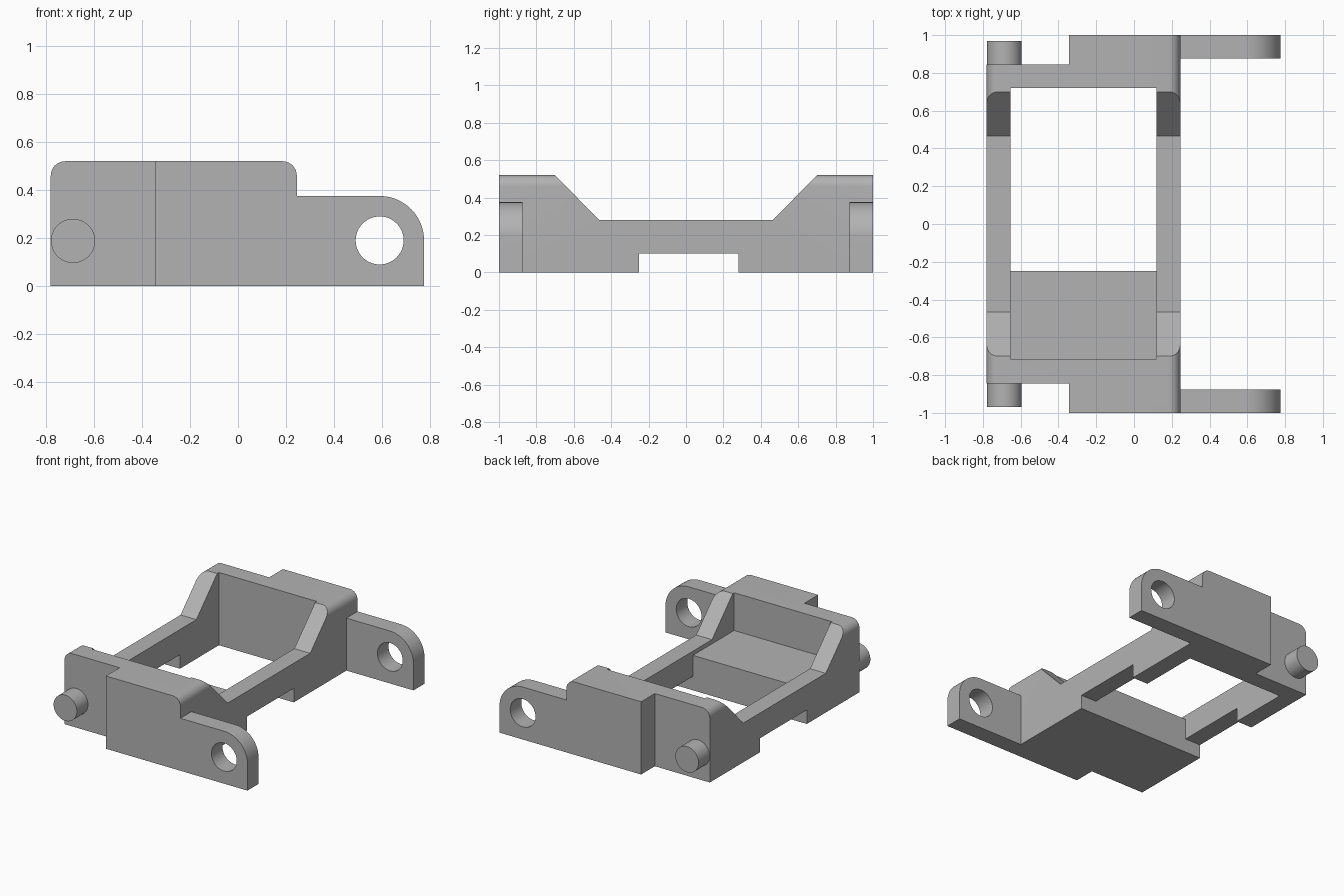
import bpy
import bmesh
from math import cos, sin, pi
from mathutils import Vector

cube = bpy.data.objects.get("Cube")
if cube:
    bpy.data.objects.remove(cube, do_unlink=True)

grey = bpy.data.materials.new("plain_grey")
grey.use_nodes = True
grey.diffuse_color = (0.45, 0.45, 0.45, 1)
grey.node_tree.nodes["Principled BSDF"].inputs["Base Color"].default_value = grey.diffuse_color


def arc(cx, cz, r, start, end, n):
    """Points on an arc, angles in units of pi."""
    angles = [pi * (start + (end - start) * i / n) for i in range(n + 1)]
    return [(cx + r * cos(a), cz + r * sin(a)) for a in angles]


def prism(name, profile, axis, lo, hi):
    """Extrude a profile along x (profile in y, z) or along y (profile in x, z)."""
    def place(p, d):
        return (d, p[0], p[1]) if axis == "x" else (p[0], d, p[1])
    bm = bmesh.new()
    base = bm.faces.new([bm.verts.new(place(p, lo)) for p in profile])
    grown = bmesh.ops.extrude_face_region(bm, geom=[base])["geom"]
    step = Vector(place((0, 0), hi - lo))
    bmesh.ops.translate(bm, vec=step, verts=[v for v in grown if isinstance(v, bmesh.types.BMVert)])
    bmesh.ops.recalc_face_normals(bm, faces=bm.faces)
    mesh = bpy.data.meshes.new(name)
    bm.to_mesh(mesh)
    bm.free()
    mesh.materials.append(grey)
    obj = bpy.data.objects.new(name, mesh)
    bpy.context.collection.objects.link(obj)
    return obj


def rect(a0, b0, a1, b1):
    return [(a0, b0), (a1, b0), (a1, b1), (a0, b1)]


def activate(obj):
    bpy.ops.object.select_all(action="DESELECT")
    obj.select_set(True)
    bpy.context.view_layer.objects.active = obj


def cut(obj, *cutters):
    """Subtract the cutters and remove them."""
    activate(obj)
    for cutter in cutters:
        mod = obj.modifiers.new("cut", "BOOLEAN")
        mod.operation = "DIFFERENCE"
        mod.solver = "EXACT"
        mod.object = cutter
        bpy.ops.object.modifier_apply(modifier=mod.name)
        bpy.data.objects.remove(cutter, do_unlink=True)


def smooth(obj):
    activate(obj)
    bpy.ops.object.shade_smooth_by_angle(angle=pi / 6)


LEFT, RIGHT, TOP = -0.78, 0.245, 0.52
ROUND = 0.06

# Main frame: block with rounded upper edges
outline = [(LEFT, 0), (RIGHT, 0)]
outline += arc(RIGHT - ROUND, TOP - ROUND, ROUND, 0, 0.5, 8)
outline += arc(LEFT + ROUND, TOP - ROUND, ROUND, 0.5, 1, 8)
frame = prism("frame", outline, "y", -1, 1)

# Low rails with sloped ends, underside notch, window leaving a floor shelf
saddle = [(-0.465, 0.28), (0.465, 0.28), (0.7, TOP), (0.7, 0.8), (-0.7, 0.8), (-0.7, TOP)]
window = [(-0.715, 0.25), (-0.25, 0.25), (-0.25, -0.1), (0.72, -0.1), (0.72, 0.8), (-0.715, 0.8)]
cut(frame,
    prism("saddle_cutter", saddle, "x", -1, 1),
    prism("window_cutter", window, "x", -0.655, 0.12),
    prism("notch_cutter", rect(-0.25, -0.1, 0.28, 0.1), "x", -1, 1),
    prism("front_step_cutter", rect(-1, -0.1, -0.345, 0.8), "y", -1.2, -0.845),
    prism("back_step_cutter", rect(-1, -0.1, -0.345, 0.8), "y", 0.845, 1.2))
smooth(frame)

# Hinge lugs and pins on both ends
HOLE_X, HOLE_Z, LUG_R = 0.59, 0.19, 0.185
for side, s in (("front", -1), ("back", 1)):
    shape = [(RIGHT, 0), (HOLE_X + LUG_R, 0)]
    shape += arc(HOLE_X, HOLE_Z, LUG_R, 0, 0.5, 16) + [(RIGHT, HOLE_Z + LUG_R)]
    lug = prism(side + "_hinge_lug", shape, "y", s * 0.875, s)
    hole = arc(HOLE_X, HOLE_Z, 0.1, 0, 2, 48)[:-1]
    cut(lug, prism("hole_cutter", hole, "y", -1.2, 1.2))
    smooth(lug)
    disc = arc(-0.687, 0.188, 0.092, 0, 2, 48)[:-1]
    smooth(prism(side + "_hinge_pin", disc, "y", s * 0.845, s * 0.97))
